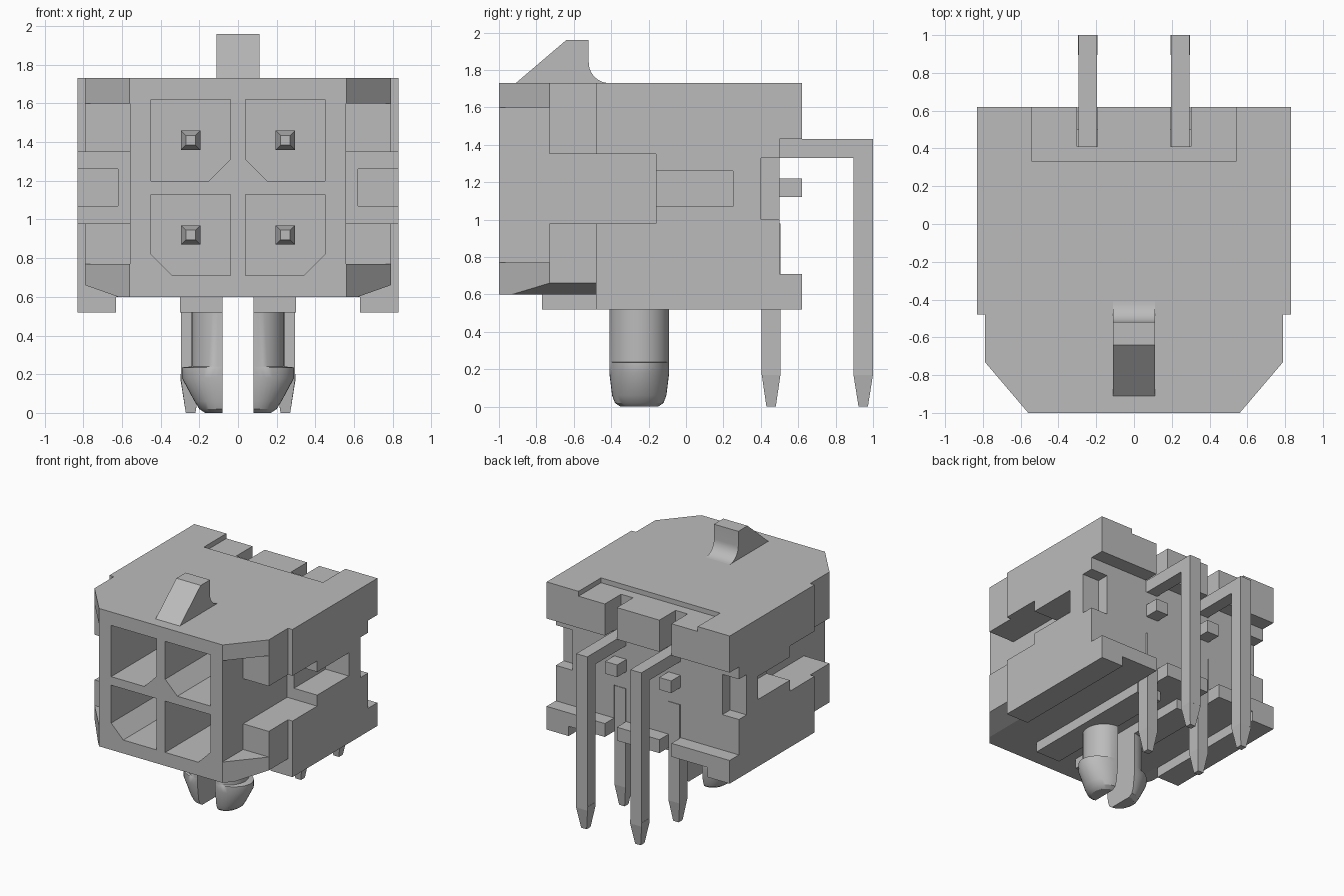
import bpy, bmesh, math
from mathutils import Vector

cube = bpy.data.objects.get("Cube")
if cube:
    bpy.data.objects.remove(cube, do_unlink=True)

grey = bpy.data.materials.new("light grey")
grey.use_nodes = True
COLOUR = (0.5, 0.5, 0.5, 1)
grey.diffuse_color = COLOUR
grey.node_tree.nodes["Principled BSDF"].inputs["Base Color"].default_value = COLOUR


def loft(name, rings):
    """Closed solid through a list of equally long rings of points."""
    bm = bmesh.new()
    rows = [[bm.verts.new(p) for p in ring] for ring in rings]
    n = len(rows[0])
    for a, b in zip(rows, rows[1:]):
        for i in range(n):
            j = (i + 1) % n
            bm.faces.new((a[i], a[j], b[j], b[i]))
    bm.faces.new(rows[0])
    bm.faces.new(rows[-1])
    bmesh.ops.recalc_face_normals(bm, faces=bm.faces)
    mesh = bpy.data.meshes.new(name)
    bm.to_mesh(mesh)
    bm.free()
    mesh.materials.append(grey)
    ob = bpy.data.objects.new(name, mesh)
    bpy.context.collection.objects.link(ob)
    return ob


def prism(name, pts, axis, lo, hi):
    """Extrude a 2D profile along x, y or z."""
    place = {"x": lambda p, t: (t, p[0], p[1]),
             "y": lambda p, t: (p[0], t, p[1]),
             "z": lambda p, t: (p[0], p[1], t)}[axis]
    return loft(name, [[place(p, t) for p in pts] for t in (lo, hi)])


def box(name, x0, x1, y0, y1, z0, z1):
    return prism(name, [(x0, y0), (x1, y0), (x1, y1), (x0, y1)], "z", z0, z1)


def combine(target, other, operation):
    """Apply a boolean and throw the tool object away."""
    other.hide_render = True
    mod = target.modifiers.new("boolean", "BOOLEAN")
    mod.operation = operation
    mod.solver = "EXACT"
    mod.object = other
    bpy.context.view_layer.objects.active = target
    bpy.ops.object.modifier_apply(modifier=mod.name)
    bpy.data.objects.remove(other, do_unlink=True)


def smooth(ob):
    bpy.ops.object.select_all(action="DESELECT")
    ob.select_set(True)
    bpy.context.view_layer.objects.active = ob
    bpy.ops.object.shade_smooth_by_angle(angle=math.radians(30))


def bar(name, start, end, half, tip_len=0.0, tip_half=0.0):
    """Square bar along y or z, with an optional tapered end."""
    start, end = Vector(start), Vector(end)
    d = (end - start).normalized()
    u = Vector((1, 0, 0))
    v = d.cross(u)
    stations = [(start, half)]
    if tip_len:
        stations += [(end - d * tip_len, half), (end, tip_half)]
    else:
        stations += [(end, half)]
    corners = ((-1, -1), (1, -1), (1, 1), (-1, 1))
    return loft(name, [[c + (u * i + v * j) * h for i, j in corners]
                       for c, h in stations])


# Housing block with stepped sides and chamfered front corners
half = [(0.56, -1), (0.79, -0.73), (0.79, -0.48), (0.83, -0.48), (0.83, 0.62)]
housing = prism("housing", half + [(-x, y) for x, y in reversed(half)],
                "z", 0.60, 1.73)

# Stepped back wall and shallow recess in the top
combine(housing, box("cut", -1, 1, 0.50, 0.70, 0.71, 1.43), "DIFFERENCE")
combine(housing, box("cut", -0.54, 0.54, 0.33, 0.70, 1.69, 1.80), "DIFFERENCE")

for s in (1, -1):
    def sbox(x0, x1, *rest):
        return box("tool", *sorted((s * x0, s * x1)), *rest)

    # Side rail under the housing
    combine(housing, sbox(0.63, 0.83, -0.48, 0.62, 0.52, 0.65), "UNION")

    # Side pockets, stepped guide groove, rear notch and pin slots
    for cut in ((0.558, 0.95, -1.1, -0.73, 0.77, 1.60),
                (0.558, 0.95, -1.2, -0.16, 0.98, 1.35),
                (0.62, 0.95, -0.30, 0.25, 1.07, 1.26),
                (0.68, 0.95, 0.40, 0.60, 1.00, 1.33),
                (0.193, 0.302, 0.41, 0.70, 1.33, 1.80),
                (0.193, 0.302, 0.41, 0.70, 0.40, 0.98)):
        combine(housing, sbox(*cut), "DIFFERENCE")

    # Sloped lower front corner
    slope = [(0.60, 0.593), (0.90, 0.699), (0.90, 0.50), (0.60, 0.50)]
    combine(housing, prism("cut", [(s * x, z) for x, z in slope],
                           "y", -1.1, -0.482), "DIFFERENCE")

    # Front sockets, each with one cut corner
    upper = [(0.15, 1.20), (0.45, 1.20), (0.45, 1.62), (0.04, 1.62), (0.04, 1.31)]
    lower = [(0.04, 0.71), (0.34, 0.71), (0.45, 0.82), (0.45, 1.13), (0.04, 1.13)]
    for socket in (upper, lower):
        combine(housing, prism("cut", [(s * x, z) for x, z in socket],
                               "y", -1.1, 0.25), "DIFFERENCE")

# Latch ramp on top, with a concave rear
arc = [(-0.41 - 0.11 * math.sin(a), 1.84 - 0.11 * math.cos(a))
       for a in [math.pi / 2 * i / 10 for i in range(10, -1, -1)]]
ramp = [(-0.91, 1.73), (-0.64, 1.96), (-0.52, 1.96)] + arc
smooth(prism("latch_ramp", ramp + [(-0.41, 1.72), (-0.91, 1.72)], "x", -0.11, 0.11))

# Half-round board clip: height, reach in x, half width in y
CLIP = [(0.58, 0.16, 0.16), (0.24, 0.16, 0.16), (0.235, 0.21, 0.16),
        (0.18, 0.21, 0.16), (0.06, 0.145, 0.145), (0.02, 0.12, 0.13),
        (0.0, 0.09, 0.10)]

for s, side in ((1, "left"), (-1, "right")):
    x = s * 0.245

    # Underside rib, clip and rear pads
    box(side + "_rib", *sorted((s * 0.08, s * 0.30)), -0.77, 0.40, 0.52, 0.605)
    angles = [math.pi * (i / 20 - 0.5) for i in range(21)]
    smooth(loft(side + "_board_clip",
                [[(s * (0.08 + rx * math.cos(a)), -0.25 + ry * math.sin(a), z)
                  for a in angles] for z, rx, ry in CLIP]))
    box(side + "_rear_pad", x - 0.055, x + 0.055, 0.48, 0.62, 1.12, 1.22)

    # Contacts inside the sockets
    for z, row in ((1.41, "upper"), (0.92, "lower")):
        bar(f"{side}_{row}_contact", (x, 0.30, z), (x, -0.50, z), 0.05, 0.08, 0.025)

    # Upper terminal bends out and down, lower terminal drops straight
    elbow = [(0.38, 1.33), (0.895, 1.33), (0.895, 0.17), (0.92, 0.17),
             (0.975, 0.17), (1.0, 0.17), (1.0, 1.43), (0.38, 1.43)]
    prism(side + "_upper_terminal", [p for p in elbow if p[0] not in (0.92, 0.975)],
          "x", x - 0.05, x + 0.05)
    bar(side + "_upper_terminal_tip", (x, 0.9475, 0.20), (x, 0.9475, 0), 0.052, 0.17, 0.025)
    bar(side + "_lower_terminal", (x, 0.455, 0.98), (x, 0.455, 0), 0.05, 0.17, 0.025)
